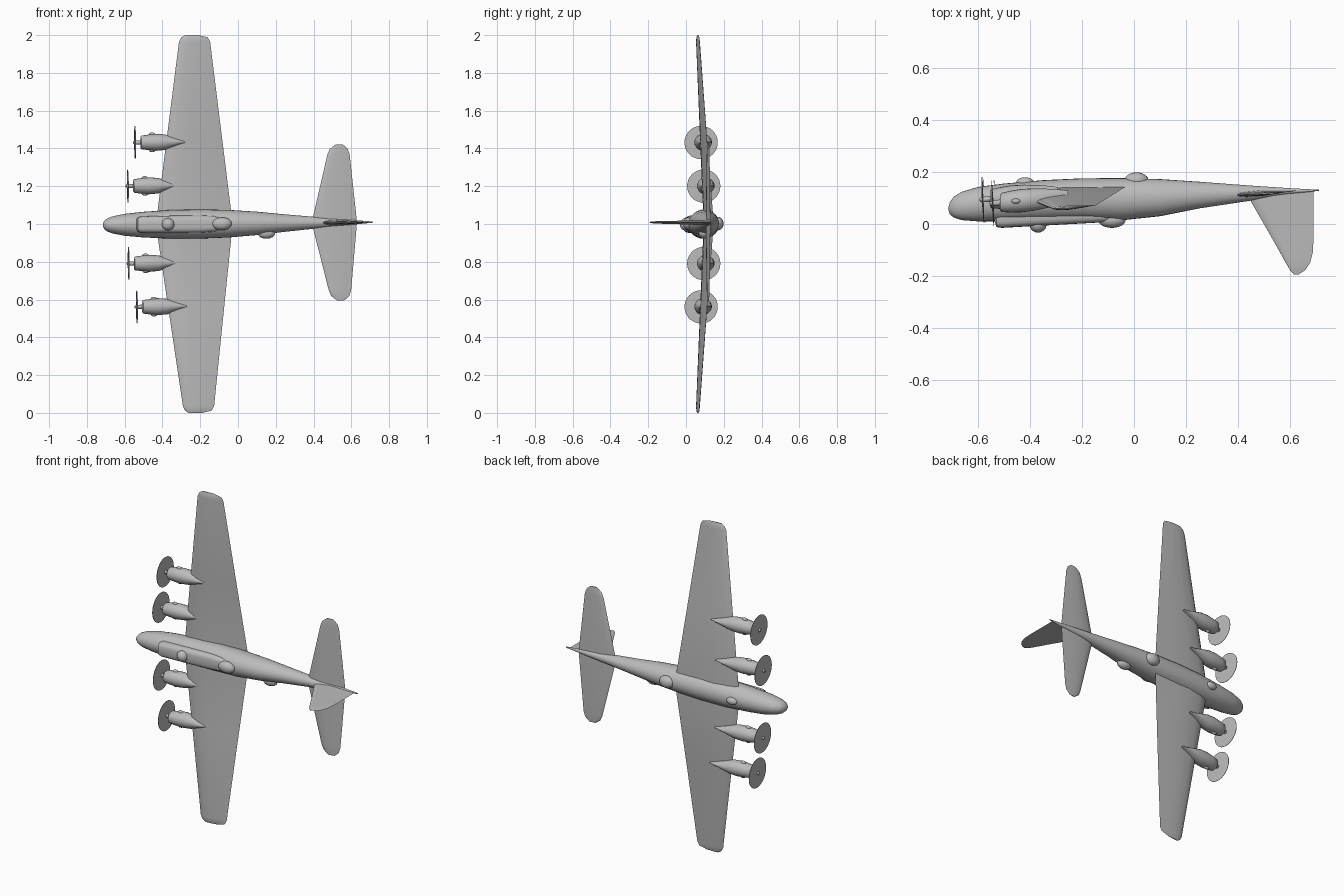
import bpy, bmesh, math
from mathutils import Vector

if "Cube" in bpy.data.objects:
    bpy.data.objects.remove(bpy.data.objects["Cube"])

grey = bpy.data.materials.new("airframe_grey")
grey.use_nodes = True
colour = (0.5, 0.5, 0.5, 1)
grey.diffuse_color = colour
grey.node_tree.nodes["Principled BSDF"].inputs["Base Color"].default_value = colour

YAW = 0.011    # slight heading angle of the whole aircraft
PITCH = 0.05   # slope of the body axis


def place(x, y, s):
    """Aircraft coordinates (aft, down, span) to world."""
    return Vector((x - YAW * s, y, 1 + s + YAW * (x + 0.2)))


def loft(name, rings, angle=40):
    """Skin a list of rings of (aft, down, span) points and cap the ends."""
    bm = bmesh.new()
    loops = [[bm.verts.new(place(*p)) for p in ring] for ring in rings]
    n = len(loops[0])
    for a, b in zip(loops, loops[1:]):
        for i in range(n):
            j = (i + 1) % n
            bm.faces.new((a[i], a[j], b[j], b[i]))
    bm.faces.new(loops[0])
    bm.faces.new(loops[-1])
    bmesh.ops.recalc_face_normals(bm, faces=bm.faces)
    mesh = bpy.data.meshes.new(name)
    bm.to_mesh(mesh)
    bm.free()
    mesh.materials.append(grey)
    ob = bpy.data.objects.new(name, mesh)
    bpy.context.collection.objects.link(ob)
    bpy.ops.object.select_all(action="DESELECT")
    ob.select_set(True)
    bpy.context.view_layer.objects.active = ob
    bpy.ops.object.shade_smooth_by_angle(angle=math.radians(angle))
    return ob


def oval(x, y, s, ry, rs, n=24, power=1.0, lean=0.0):
    """Elliptical ring across the body axis; power below 1 squares it off."""
    ring = []
    for i in range(n):
        a = math.tau * i / n
        c, d = math.cos(a), math.sin(a)
        dy = math.copysign(abs(c) ** power, c) * ry
        ds = math.copysign(abs(d) ** power, d) * rs
        ring.append((x + lean * dy, y + dy, s + ds))
    return ring


def blister(name, x, y, s, rx, ry, rs):
    """Ellipsoid along the body axis."""
    rings = []
    for i in range(13):
        a = math.pi * (0.02 + 0.96 * i / 12)
        k = math.sin(a)
        rings.append(oval(x - rx * math.cos(a), y, s, ry * k, rs * k, 20))
    loft(name, rings, 60)


AEROFOIL = [(0, 0), (0.04, -0.5), (0.15, -0.85), (0.35, -1), (0.7, -0.55),
            (1, 0), (0.7, 0.45), (0.38, 0.9), (0.15, 0.75), (0.04, 0.45)]


def section(le, te, y_le, y_te, half, s):
    return [(le + t * (te - le), y_le + t * (y_te - y_le) + h * half, s)
            for t, h in AEROFOIL]


def surface(name, stations):
    """Mirrored flying surface from stations (s, le, te, y_le, y_te, half)."""
    both = [(-s, *r) for s, *r in reversed(stations) if s > 0] + stations
    loft(name, [section(*r, s) for s, *r in both], 30)


# Fuselage: x, upper edge, lower edge, half width
body = [(-0.716, 0.056, 0.062, 0.004), (-0.71, 0.038, 0.084, 0.019),
        (-0.695, 0.025, 0.105, 0.033), (-0.665, 0.015, 0.124, 0.045),
        (-0.6, 0.010, 0.143, 0.058), (-0.5, 0.010, 0.156, 0.068),
        (-0.35, 0.013, 0.169, 0.076), (-0.2, 0.016, 0.176, 0.077),
        (-0.05, 0.014, 0.177, 0.073), (0.1, 0.030, 0.173, 0.062),
        (0.25, 0.060, 0.163, 0.046), (0.45, 0.090, 0.148, 0.027),
        (0.6, 0.115, 0.138, 0.013), (0.714, 0.128, 0.132, 0.003)]
loft("fuselage", [oval(x, (a + b) / 2, 0, (b - a) / 2, w, 28)
                  for x, a, b, w in body])

# Main wing and tailplane
surface("main_wing", [(0, -0.435, -0.028, 0.108, 0.147, 0.024),
                      (0.45, -0.373, -0.079, 0.086, 0.111, 0.018),
                      (0.965, -0.302, -0.137, 0.060, 0.072, 0.010),
                      (0.988, -0.29, -0.15, 0.060, 0.071, 0.008),
                      (1.0, -0.27, -0.20, 0.061, 0.067, 0.003)])
surface("tailplane", [(0, 0.39, 0.63, 0.112, 0.129, 0.012),
                      (0.36, 0.477, 0.595, 0.114, 0.125, 0.007),
                      (0.39, 0.49, 0.585, 0.115, 0.123, 0.006),
                      (0.412, 0.52, 0.56, 0.117, 0.121, 0.003)])

# Fin: height along -y, thickness along the span
fin = [(0.13, 0.43, 0.692, 0.014), (0.088, 0.45, 0.692, 0.014),
       (-0.06, 0.535, 0.692, 0.009), (-0.11, 0.563, 0.689, 0.008),
       (-0.15, 0.585, 0.679, 0.007), (-0.178, 0.602, 0.66, 0.005),
       (-0.194, 0.616, 0.635, 0.002)]
loft("tail_fin", [[(x, y, s) for x, s, _ in section(le, te, 0, 0, h, 0)]
                  for y, le, te, h in fin], 30)

# Engines: span station, propeller x, axis height
nacelle = [(0.028, 0.030, 0.030), (0.034, 0.037, 0.036),
           (0.07, 0.042, 0.041), (0.11, 0.045, 0.045),
           (0.16, 0.043, 0.041), (0.21, 0.037, 0.026),
           (0.26, 0.029, 0.010), (0.29, 0.022, 0.001)]
for label, span, px, py in (("inner", 0.205, -0.581, 0.094),
                            ("outer", 0.435, -0.540, 0.080)):
    for side, sign in (("left", 1), ("right", -1)):
        tag = f"{side}_{label}"
        s = sign * span

        def axis(d, drop=0.09):
            return px + d, py + drop * d, s

        loft(f"{tag}_nacelle", [oval(*axis(d), ry, rs, 20)
                                for d, ry, rs in nacelle])
        loft(f"{tag}_propeller_shaft",
             [oval(*axis(d), r, r, 12) for d, r in
              ((-0.012, 0.004), (-0.006, 0.010), (0.035, 0.012))])
        loft(f"{tag}_propeller_disc",
             [oval(*axis(d), r, r, 32, lean=-PITCH) for d, r in
              ((-0.003, 0.03), (-0.001, 0.088), (0.001, 0.088), (0.003, 0.03))])
        # Exhaust blisters on both cheeks
        for cheek in (-1, 1):
            x, y, _ = axis(0.09)
            blister(f"{tag}_exhaust", x, y, s + cheek * 0.041,
                    0.017, 0.010, 0.011)

# Long canopy fairing along the upper side
deck = [(-0.537, 0.008, 0.030), (-0.53, -0.012, 0.039), (-0.51, -0.015, 0.044),
        (-0.35, -0.006, 0.046), (-0.2, 0.002, 0.046), (-0.13, 0.006, 0.042),
        (-0.08, 0.010, 0.030), (-0.02, 0.018, 0.004)]
loft("canopy_fairing", [oval(x, (top + 0.08) / 2, 0, (0.08 - top) / 2, w,
                             24, 0.6) for x, top, w in deck], 35)

# Domes and blisters
blister("forward_upper_dome", -0.37, -0.002, 0, 0.033, 0.031, 0.033)
blister("aft_upper_dome", -0.085, 0.014, 0, 0.052, 0.029, 0.034)
blister("lower_dome", 0.01, 0.168, 0, 0.046, 0.031, 0.036)
blister("lower_front_blister", -0.42, 0.160, 0, 0.034, 0.020, 0.022)
blister("side_blister", 0.15, 0.095, -0.052, 0.046, 0.028, 0.030)
